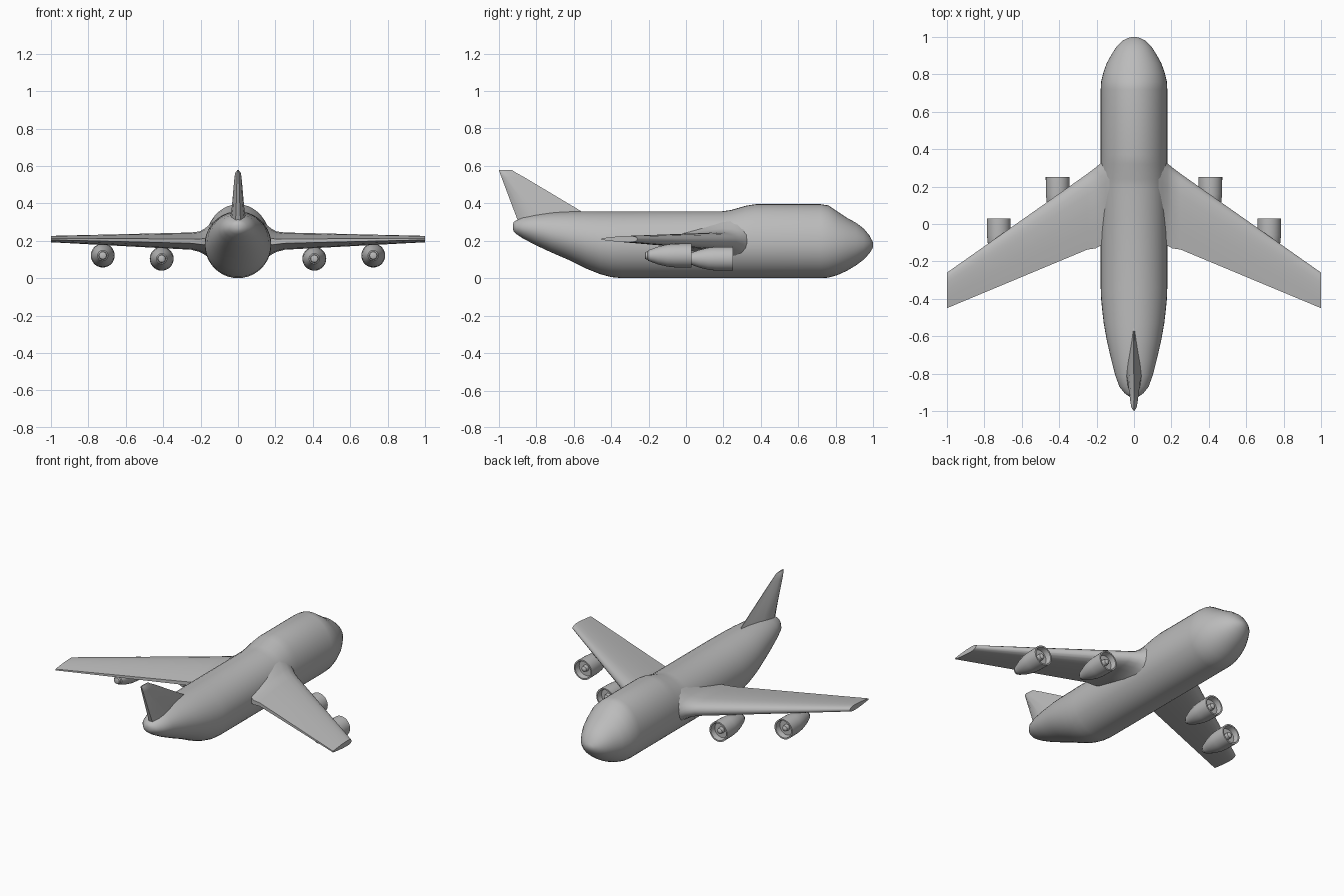
import bpy, bmesh
from math import sin, cos, pi

cube = bpy.data.objects.get("Cube")
if cube:
    bpy.data.objects.remove(cube)

GREY = (0.5, 0.5, 0.5, 1)
paint = bpy.data.materials.new("plain grey")
paint.use_nodes = True
paint.diffuse_color = GREY
paint.node_tree.nodes["Principled BSDF"].inputs["Base Color"].default_value = GREY


def loft(name, rings, angle=40, mirrored=False):
    """Skin a row of equal-length point rings, closing both ends."""
    bm = bmesh.new()
    rows = [[bm.verts.new(p) for p in ring] for ring in rings]
    count = len(rows[0])
    for a, b in zip(rows, rows[1:]):
        for i in range(count):
            j = (i + 1) % count
            bm.faces.new((a[i], a[j], b[j], b[i]))
    bm.faces.new(rows[0])
    bm.faces.new(rows[-1])
    bmesh.ops.recalc_face_normals(bm, faces=bm.faces)
    mesh = bpy.data.meshes.new(name)
    bm.to_mesh(mesh)
    bm.free()
    mesh.materials.append(paint)
    obj = bpy.data.objects.new(name, mesh)
    bpy.context.collection.objects.link(obj)
    if mirrored:
        obj.modifiers.new("mirror", "MIRROR")
    bpy.ops.object.select_all(action="DESELECT")
    obj.select_set(True)
    bpy.context.view_layer.objects.active = obj
    bpy.ops.object.shade_smooth_by_angle(angle=angle * pi / 180)
    return obj


def body_ring(y, half, low, mid, high, n=40):
    """Egg-shaped cross-section with separate upper and lower heights."""
    ring = []
    for i in range(n):
        a = 2 * pi * i / n
        rise = high - mid if sin(a) > 0 else mid - low
        ring.append((half * cos(a), y, mid + rise * sin(a)))
    return ring


# Fuselage: y, half width, bottom, widest height, top
stations = [
    (-.925, .01, .265, .275, .285), (-.92, .03, .25, .275, .3),
    (-.905, .05, .235, .27, .31), (-.87, .078, .212, .267, .328),
    (-.81, .1, .18, .26, .342), (-.72, .123, .138, .24, .352),
    (-.62, .146, .095, .22, .356), (-.53, .162, .05, .2, .357),
    (-.46, .17, .022, .187, .357), (-.4, .176, .006, .18, .357),
    (-.34, .178, 0, .18, .357), (.19, .178, 0, .18, .357),
    (.24, .178, 0, .18, .364), (.32, .178, 0, .18, .387),
    (.37, .178, 0, .18, .395), (.72, .178, 0, .18, .395),
    (.76, .176, .003, .18, .389), (.81, .164, .017, .18, .356),
    (.86, .146, .04, .18, .322), (.91, .118, .07, .18, .295),
    (.95, .092, .1, .18, .264), (.98, .06, .133, .18, .228),
    (.995, .03, .157, .18, .2), (1, .01, .172, .18, .188),
]
loft("fuselage", [body_ring(*s) for s in stations])


def wing_ring(x, front, back, low, high):
    """Rounded nose, tapering aft to a thin blunt trailing edge."""
    mid, half, chord = (low + high) / 2, (high - low) / 2, front - back
    shape = [(0, .15), (.02, .5), (.07, .78), (.16, .96), (.28, 1),
             (.5, .88), (.75, .6), (1, .25)]
    top = [(x, front - chord * u, mid + half * t) for u, t in shape]
    bottom = [(x, front - chord * u, mid - half * t) for u, t in reversed(shape)]
    return top + bottom


# Wings: x, leading edge, trailing edge, bottom, top; flared at the root
wing = [
    (.1, .39, -.09, .06, .33), (.15, .35, -.1, .105, .288),
    (.178, .325, -.115, .125, .265), (.205, .302, -.13, .14, .25),
    (.25, .268, -.137, .152, .244), (1, -.26, -.45, .192, .226),
]
loft("wings", [wing_ring(*w) for w in wing], mirrored=True)


# Tail fin: height, leading edge, trailing edge, half thickness
def fin_ring(z, front, back, half):
    shape = [(0, .06), (.25, .4), (.55, .85), (.75, 1), (.9, .8), (1, .3)]
    right = [(half * t, front + (back - front) * u, z) for u, t in shape]
    return right + [(-x, y, z) for x, y, z in reversed(right)]


fin = [(.24, -.4, -.872, .05), (.32, -.5, -.903, .042), (.37, -.58, -.922, .034),
       (.54, -.865, -.986, .019), (.565, -.91, -.995, .014),
       (.577, -.928, -1, .004)]
loft("tail_fin", [fin_ring(*f) for f in fin])


# Engines: closed nacelle with a recessed intake, hub and exhaust tip
def engine(name, x, y, z):
    profile = [(-.25, .012), (-.247, .019), (-.235, .022), (-.232, .028),
               (-.18, .047), (-.13, .059), (-.09, .063), (0, .064),
               (0, .055), (-.035, .05), (-.035, .02), (-.012, .017), (-.005, .006)]
    n = 28
    rings = [[(x + r * cos(2 * pi * i / n), y + d, z + r * sin(2 * pi * i / n))
              for i in range(n)] for d, r in profile]
    loft(name, rings, mirrored=True)


engine("inner_engines", .408, .25, .104)
engine("outer_engines", .723, .03, .121)
